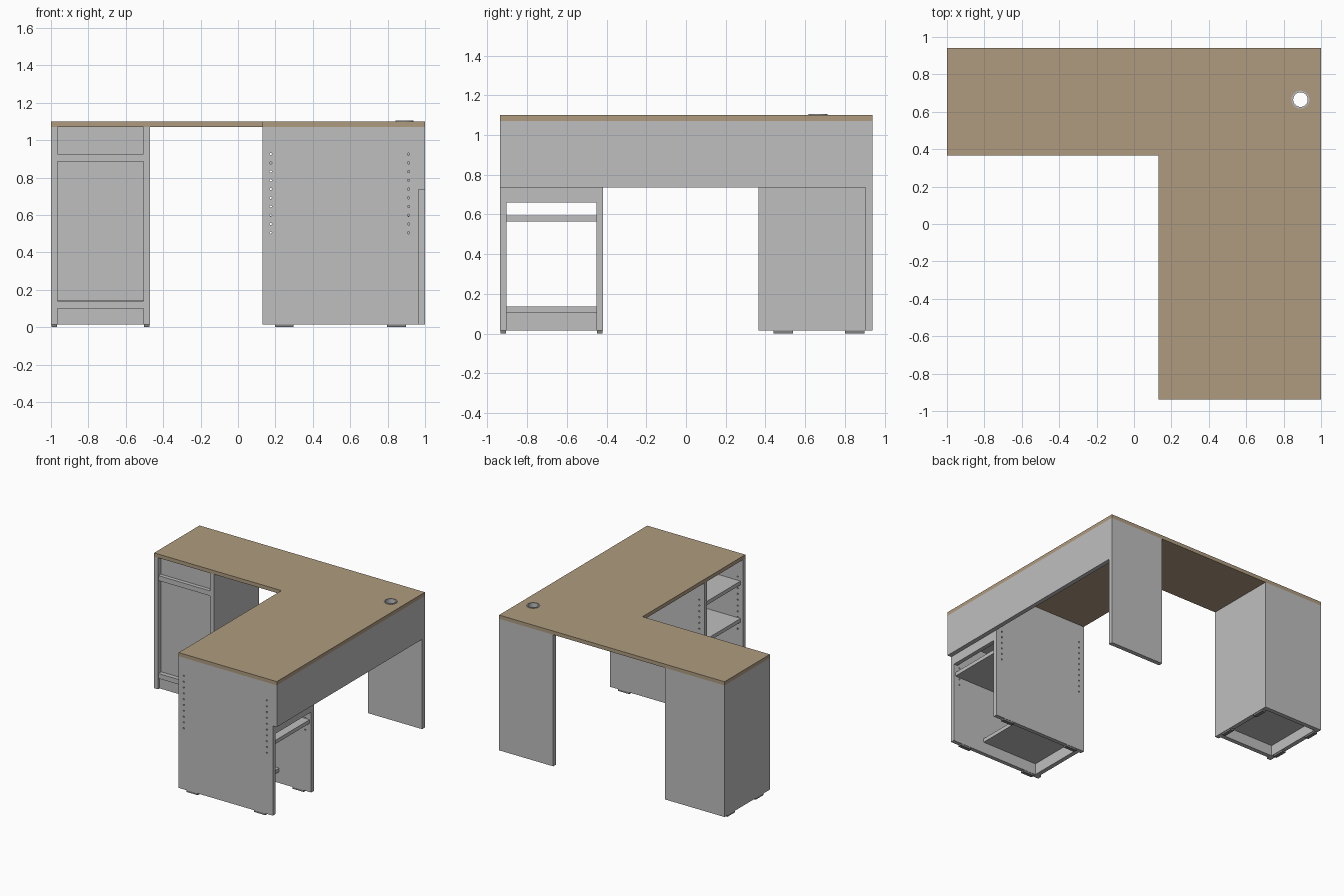
import bpy, bmesh, math

if "Cube" in bpy.data.objects:
    bpy.data.objects.remove(bpy.data.objects["Cube"])


def material(name, rgb):
    m = bpy.data.materials.new(name)
    m.diffuse_color = (*rgb, 1)
    m.use_nodes = True
    m.node_tree.nodes["Principled BSDF"].inputs["Base Color"].default_value = m.diffuse_color
    return m


GREY = material("light_grey_panel", (0.52, 0.52, 0.52))
WOOD = material("tan_wood", (0.43, 0.33, 0.215))
DARK = material("dark_grey_foot", (0.22, 0.22, 0.22))


def finish(name, bm, mat):
    bmesh.ops.recalc_face_normals(bm, faces=bm.faces)
    me = bpy.data.meshes.new(name)
    bm.to_mesh(me)
    bm.free()
    me.materials.append(mat)
    ob = bpy.data.objects.new(name, me)
    bpy.context.collection.objects.link(ob)
    return ob


def box(name, x, y, z, mat=GREY):
    bm = bmesh.new()
    bmesh.ops.create_cube(bm, size=1)
    for v in bm.verts:
        v.co = [a + (b - a) * (c + 0.5) for (a, b), c in zip((x, y, z), v.co)]
    return finish(name, bm, mat)


def drill(targets, cutter):
    # cut the holes, keep the result and drop the cutter
    cutter.hide_render = True
    for ob in targets:
        mod = ob.modifiers.new("holes", 'BOOLEAN')
        mod.operation = 'DIFFERENCE'
        mod.solver = 'EXACT'
        mod.object = cutter
        dg = bpy.context.evaluated_depsgraph_get()
        me = bpy.data.meshes.new_from_object(ob.evaluated_get(dg))
        ob.modifiers.clear()
        ob.data = me
    bpy.data.objects.remove(cutter)


BOT, UNDER, TOP = 0.015, 1.07, 1.10
FRONT, BACK = -0.937, 0.94

# L-shaped desktop with a cable hole
bm = bmesh.new()
outline = [(-1, 0.365), (0.13, 0.365), (0.13, FRONT), (1, FRONT), (1, BACK), (-1, BACK)]
face = bm.faces.new([bm.verts.new((x, y, UNDER)) for x, y in outline])
up = bmesh.ops.extrude_face_region(bm, geom=[face])
bmesh.ops.translate(bm, vec=(0, 0, TOP - UNDER),
                    verts=[g for g in up["geom"] if isinstance(g, bmesh.types.BMVert)])
desktop = finish("desktop", bm, WOOD)

HX, HY = 0.89, 0.665
bm = bmesh.new()
bmesh.ops.create_cone(bm, cap_ends=True, segments=32, radius1=0.043, radius2=0.043, depth=0.2)
bmesh.ops.translate(bm, vec=(HX, HY, TOP), verts=bm.verts)
drill([desktop], finish("cable_cutter", bm, WOOD))

# cable grommet: ring profile spun around the hole
bm = bmesh.new()
prof = [(0.039, UNDER), (0.043, UNDER), (0.043, TOP), (0.048, TOP), (0.048, TOP + 0.005), (0.039, TOP + 0.005)]
N = 32
rings = [[bm.verts.new((HX + r * math.cos(2 * math.pi * i / N), HY + r * math.sin(2 * math.pi * i / N), z))
          for r, z in prof] for i in range(N)]
for i in range(N):
    a, b = rings[i], rings[(i + 1) % N]
    for k in range(len(prof)):
        j = (k + 1) % len(prof)
        bm.faces.new((a[k], b[k], b[j], a[j]))
finish("cable_grommet", bm, GREY)

# right side modesty panel and back leg
box("modesty_panel", (0.965, 1), (FRONT, 0.905), (0.735, UNDER))
box("back_leg_panel", (0.52, 1), (0.905, BACK), (BOT, UNDER))

# left cabinet: sides, back, fixed shelves, recessed fronts
for side, x0 in (("left", -1), ("right", -0.505)):
    box(f"cabinet_{side}_side", (x0, x0 + 0.035), (0.365, 0.905), (BOT, UNDER))
    for y0 in (0.44, 0.80):
        box(f"cabinet_{side}_foot", (x0 + 0.003, x0 + 0.032), (y0, y0 + 0.1), (0, BOT), DARK)
box("cabinet_back", (-1, -0.47), (0.905, BACK), (BOT, UNDER))
inner = (-0.965, -0.505)
box("cabinet_rail", inner, (0.37, 0.905), (0.885, 0.925))
box("cabinet_bottom", inner, (0.37, 0.905), (0.10, 0.14))
box("drawer_front", inner, (0.40, 0.435), (0.925, UNDER))
box("cabinet_door", inner, (0.40, 0.435), (0.143, 0.885))
box("cabinet_toe_kick", inner, (0.385, 0.42), (BOT, 0.10))

# return bookcase: two drilled side panels with feet
sides = []
for side, y0 in (("front", FRONT), ("rear", -0.45)):
    sides.append(box(f"bookcase_{side}_side", (0.13, 0.965), (y0, y0 + 0.032), (BOT, UNDER)))
    for x0 in (0.197, 0.797):
        box(f"bookcase_{side}_foot", (x0, x0 + 0.1), (y0 + 0.002, y0 + 0.03), (0, BOT), DARK)

# rows of shelf-pin holes
bm = bmesh.new()
for x in (0.175, 0.912):
    for i in range(10):
        r = bmesh.ops.create_cone(bm, cap_ends=True, segments=10, radius1=0.006, radius2=0.006, depth=0.8)
        for v in r["verts"]:
            a, b, c = v.co
            v.co = (x + a, -0.68 + c, 0.925 - i * 0.0467 + b)
drill(sides, finish("pin_cutter", bm, GREY))

# bookcase shelves, back rail and toe kick
gap = (FRONT + 0.032, -0.45)
box("bookcase_upper_shelf", (0.15, 0.93), gap, (0.865, 0.895))
box("bookcase_middle_shelf", (0.15, 0.95), gap, (0.565, 0.595))
box("bookcase_bottom", (0.13, 0.68), gap, (0.105, 0.135))
box("bookcase_back_rail", (0.932, 0.965), gap, (0.66, UNDER))
box("bookcase_toe_kick", (0.15, 0.185), gap, (BOT, 0.105))
